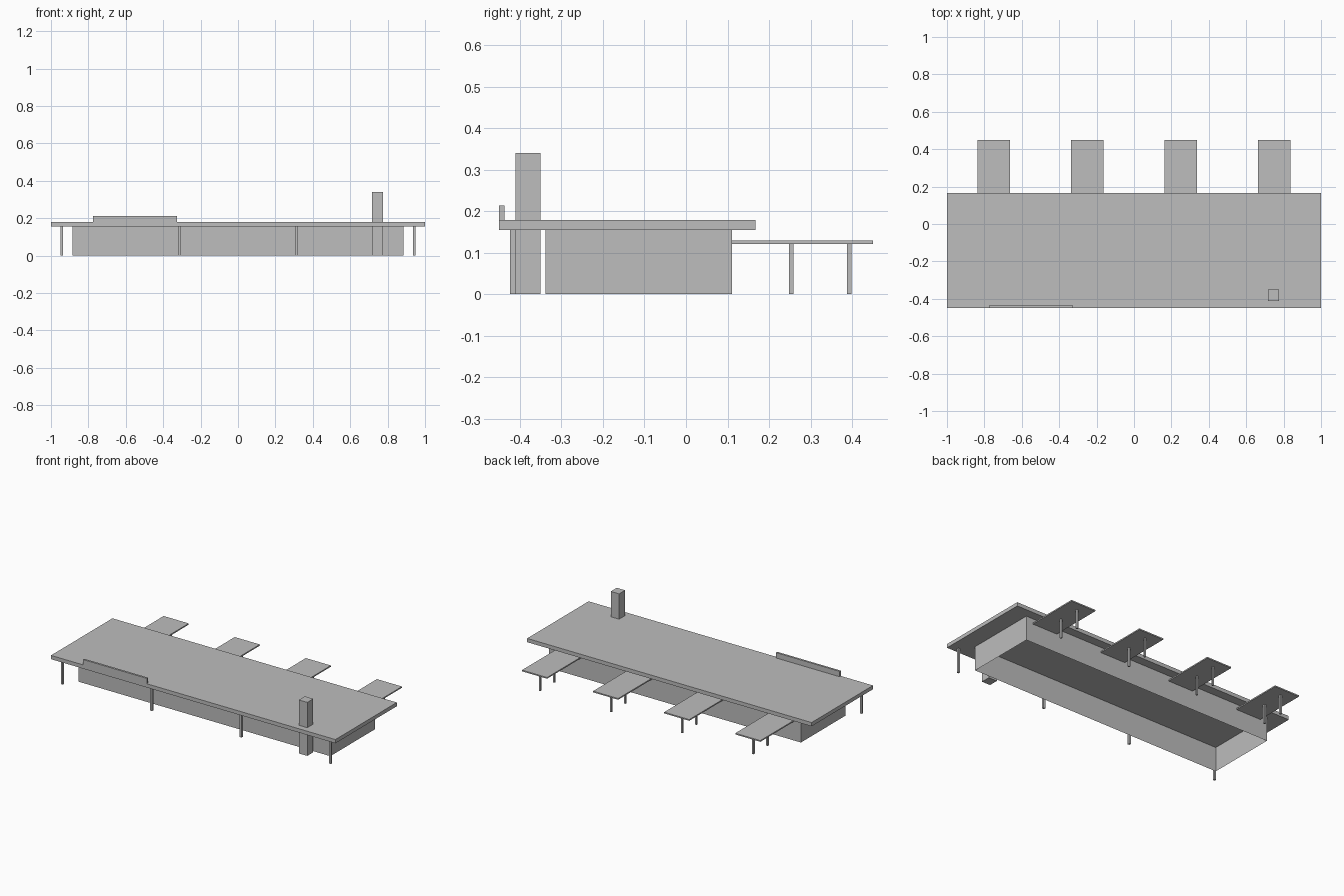
import bpy
import bmesh
from mathutils import Vector

cube = bpy.data.objects.get("Cube")
if cube:
    bpy.data.objects.remove(cube, do_unlink=True)

# One flat colour for the whole building
grey = bpy.data.materials.new("plain grey")
grey.use_nodes = True
colour = (0.51, 0.51, 0.51, 1)
grey.diffuse_color = colour
grey.node_tree.nodes["Principled BSDF"].inputs["Base Color"].default_value = colour


def block(name, low, high, open_ends=False):
    """Box between two corners; open_ends leaves only the upright sides."""
    low, high = Vector(low), Vector(high)
    bm = bmesh.new()
    bmesh.ops.create_cube(bm, size=1)
    for v in bm.verts:
        v.co = (low + high) / 2 + v.co * (high - low)
    bm.normal_update()
    if open_ends:
        ends = [f for f in bm.faces if abs(f.normal.z) > 0.5]
        bmesh.ops.delete(bm, geom=ends, context="FACES_ONLY")
    mesh = bpy.data.meshes.new(name)
    bm.to_mesh(mesh)
    bm.free()
    mesh.materials.append(grey)
    obj = bpy.data.objects.new(name, mesh)
    bpy.context.collection.objects.link(obj)
    return obj


def post(name, x, y, width, top):
    half = width / 2
    return block(name, (x - half, y - half, 0), (x + half, y + half, top))


roof_under, roof_top = 0.155, 0.179
canopy_under, canopy_top = 0.121, 0.129

# Main building: thin open-bottomed walls under a wide flat roof
block("walls", (-0.886, -0.338, 0), (0.886, 0.111, roof_under), open_ends=True)
block("roof", (-1, -0.45, roof_under), (1, 0.167, roof_top))

# Sign board on the front roof edge, and the tall pillar through the roof
block("sign_board", (-0.775, -0.45, roof_top), (-0.326, -0.437, 0.213))
block("pillar", (0.716, -0.411, 0), (0.775, -0.351, 0.34))

# Posts holding up the front overhang
for i in range(4):
    post(f"front_post_{i + 1}", -0.943 + i * 0.6287, -0.417, 0.013, roof_under)

# Rear canopies, each on two posts along its middle
for i in range(4):
    x = -0.75 + i * 0.5
    block(f"canopy_{i + 1}", (x - 0.088, 0.111, canopy_under),
          (x + 0.088, 0.45, canopy_top))
    post(f"canopy_{i + 1}_inner_post", x, 0.253, 0.011, canopy_under)
    post(f"canopy_{i + 1}_outer_post", x, 0.393, 0.011, canopy_under)
